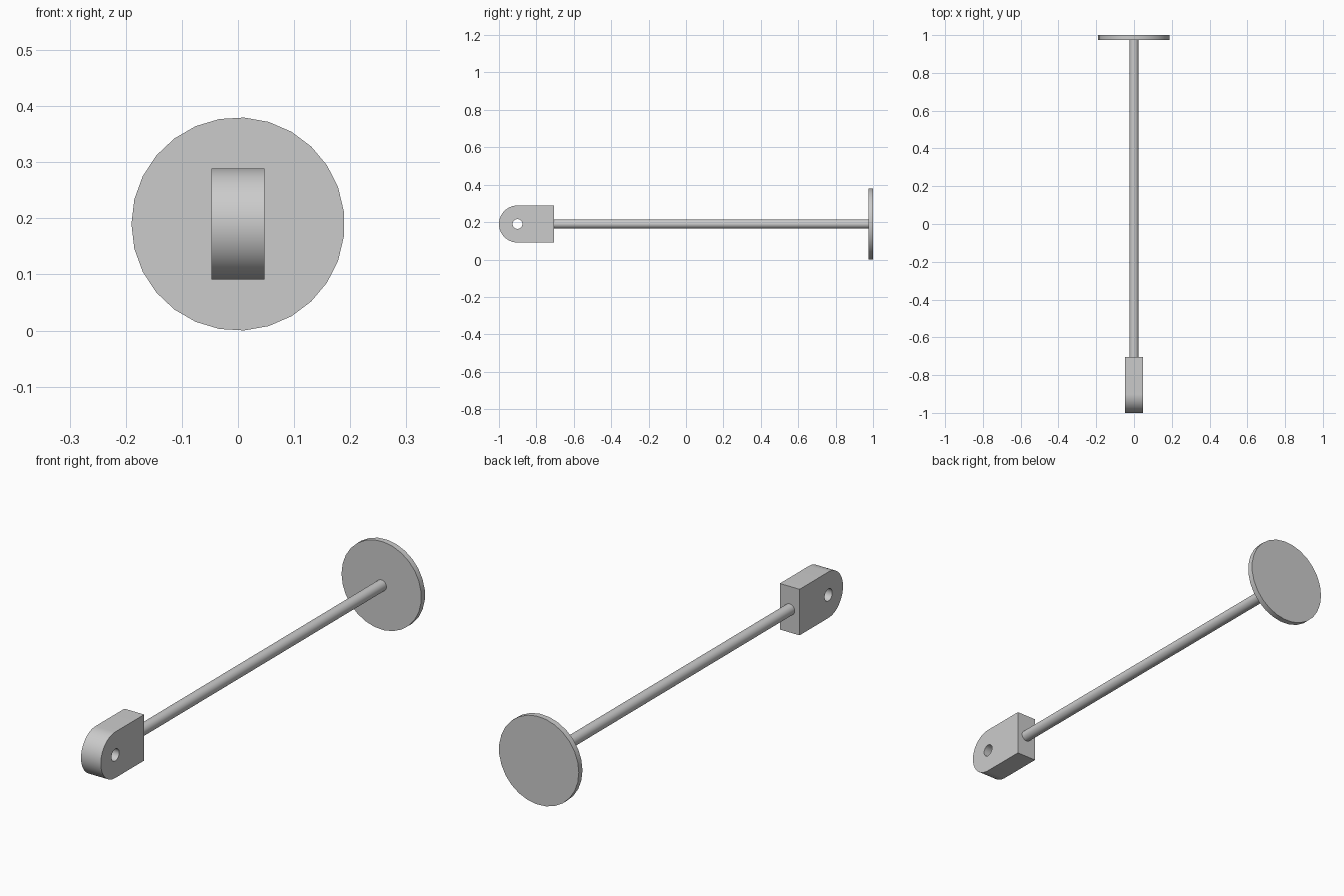
import bpy, bmesh
from math import pi, sin, cos

if "Cube" in bpy.data.objects:
    bpy.data.objects.remove(bpy.data.objects["Cube"])

ZC = 0.19   # height of the shared axis


def smooth(ob):
    bpy.ops.object.select_all(action='DESELECT')
    ob.select_set(True)
    bpy.context.view_layer.objects.active = ob
    bpy.ops.object.shade_smooth_by_angle(angle=pi / 6)


def prism(name, profile, place):
    """Extrude a 2D profile between two placements (end 0 and end 1)."""
    bm = bmesh.new()
    a, b = [[bm.verts.new(place(u, v, end)) for u, v in profile] for end in (0, 1)]
    n = len(profile)
    bm.faces.new(a)
    bm.faces.new(b)
    for i in range(n):
        j = (i + 1) % n
        bm.faces.new((a[i], a[j], b[j], b[i]))
    bmesh.ops.recalc_face_normals(bm, faces=bm.faces)
    me = bpy.data.meshes.new(name)
    bm.to_mesh(me)
    bm.free()
    ob = bpy.data.objects.new(name, me)
    bpy.context.collection.objects.link(ob)
    return ob


def circle(r, n, cu=0.0):
    # first corner points toward -u
    return [(cu - r * cos(2 * pi * i / n), r * sin(2 * pi * i / n)) for i in range(n)]


def along_y(y0, y1):
    return lambda u, v, end: (u, (y0, y1)[end], ZC + v)


def along_x(x0, x1):
    return lambda u, v, end: ((x0, x1)[end], u, ZC + v)


# end disc and rod
smooth(prism("end_disc", circle(0.19, 27), along_y(0.975, 1.0)))
smooth(prism("rod", circle(0.024, 32), along_y(-0.72, 0.98)))

# clevis block with rounded nose
R, SEG = 0.099, 32
nose = [(-0.901 - R * sin(pi * i / SEG), R * cos(pi * i / SEG)) for i in range(SEG + 1)]
block = prism("pivot_block", nose + [(-0.705, -R), (-0.705, R)], along_x(-0.047, 0.047))

# pin hole through the block
cutter = prism("pin_hole_cutter", circle(0.026, 32, -0.901), along_x(-0.1, 0.1))
cutter.hide_render = True
mod = block.modifiers.new("pin_hole", 'BOOLEAN')
mod.operation = 'DIFFERENCE'
mod.solver = 'EXACT'
mod.object = cutter
bpy.context.view_layer.objects.active = block
bpy.ops.object.modifier_apply(modifier=mod.name)
bpy.data.objects.remove(cutter)
smooth(block)
